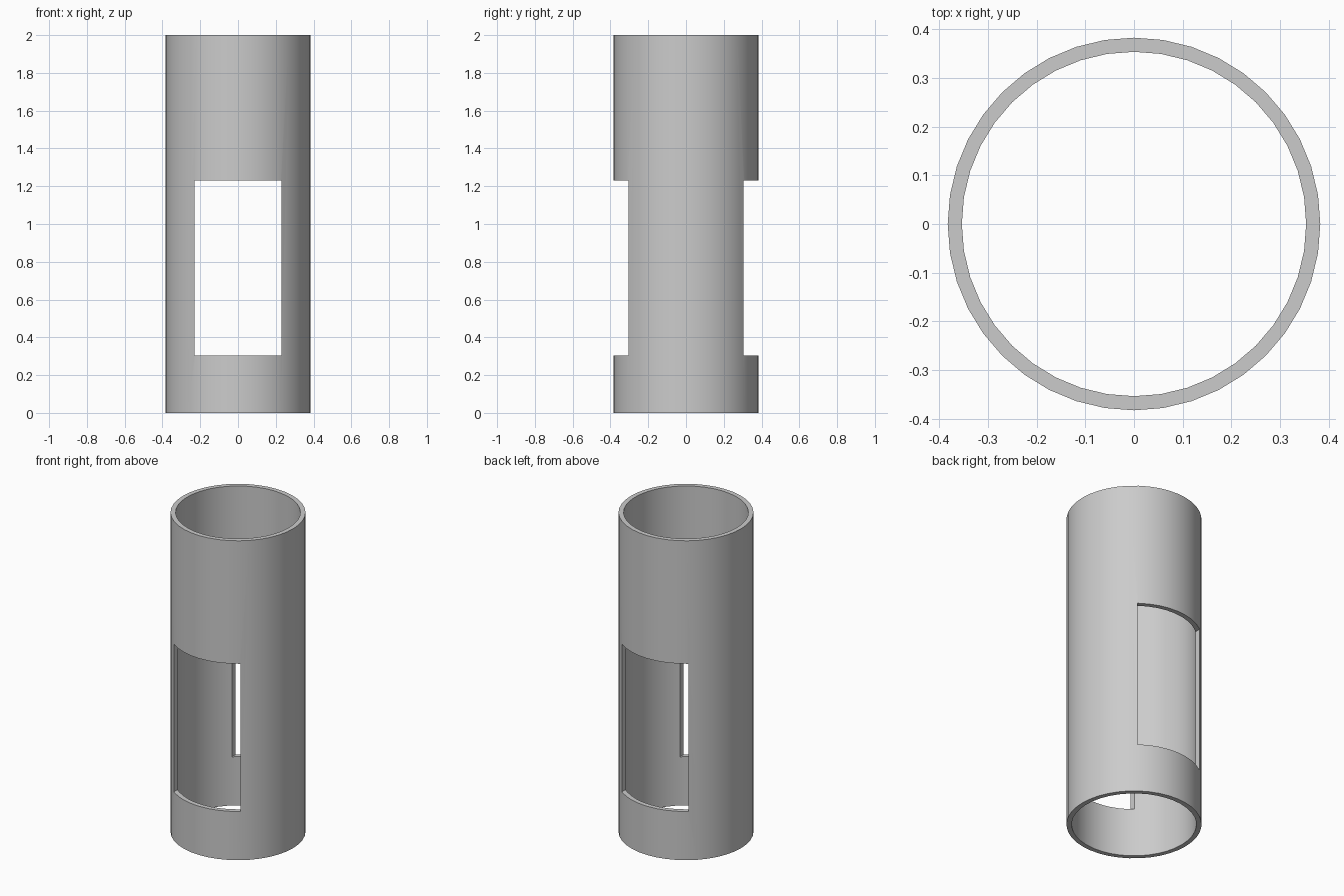
import bpy
import bmesh
from math import radians
from mathutils import Matrix

OUTER, INNER, HEIGHT, SIDES = 0.383, 0.354, 2.0, 40
WINDOW_HALF, WINDOW_LOW, WINDOW_HIGH = 0.23, 0.305, 1.23

if "Cube" in bpy.data.objects:
    bpy.data.objects.remove(bpy.data.objects["Cube"], do_unlink=True)

grey = bpy.data.materials.new("plain grey")
grey.use_nodes = True
colour = (0.6, 0.6, 0.6, 1)
grey.diffuse_color = colour
grey.node_tree.nodes["Principled BSDF"].inputs["Base Color"].default_value = colour


def add_object(name, bm):
    bmesh.ops.recalc_face_normals(bm, faces=bm.faces)
    mesh = bpy.data.meshes.new(name)
    bm.to_mesh(mesh)
    bm.free()
    obj = bpy.data.objects.new(name, mesh)
    bpy.context.collection.objects.link(obj)
    return obj


# Tube: a closed wall section spun about the vertical axis
bm = bmesh.new()
corners = [bm.verts.new(p) for p in
           ((INNER, 0, 0), (OUTER, 0, 0), (OUTER, 0, HEIGHT), (INNER, 0, HEIGHT))]
edges = [bm.edges.new((corners[i - 1], corners[i])) for i in range(4)]
bmesh.ops.spin(bm, geom=corners + edges, cent=(0, 0, 0), axis=(0, 0, 1),
               angle=radians(360), steps=SIDES, use_merge=True)
bmesh.ops.remove_doubles(bm, verts=bm.verts, dist=0.0001)
tube = add_object("tube", bm)
tube.data.materials.append(grey)

# Window: one block cuts matching openings in the front and back walls
bm = bmesh.new()
bmesh.ops.create_cube(bm, size=1, matrix=(
    Matrix.Translation((0, 0, (WINDOW_LOW + WINDOW_HIGH) / 2))
    @ Matrix.Diagonal((2 * WINDOW_HALF, 1, WINDOW_HIGH - WINDOW_LOW, 1))))
cutter = add_object("window_cutter", bm)
cutter.data.materials.append(grey)
cutter.hide_render = True

cut = tube.modifiers.new("window", "BOOLEAN")
cut.operation = "DIFFERENCE"
cut.solver = "EXACT"
cut.object = cutter

bpy.ops.object.select_all(action="DESELECT")
tube.select_set(True)
bpy.context.view_layer.objects.active = tube
bpy.ops.object.modifier_apply(modifier=cut.name)
bpy.data.objects.remove(cutter, do_unlink=True)
bpy.ops.object.shade_smooth_by_angle(angle=radians(30))
